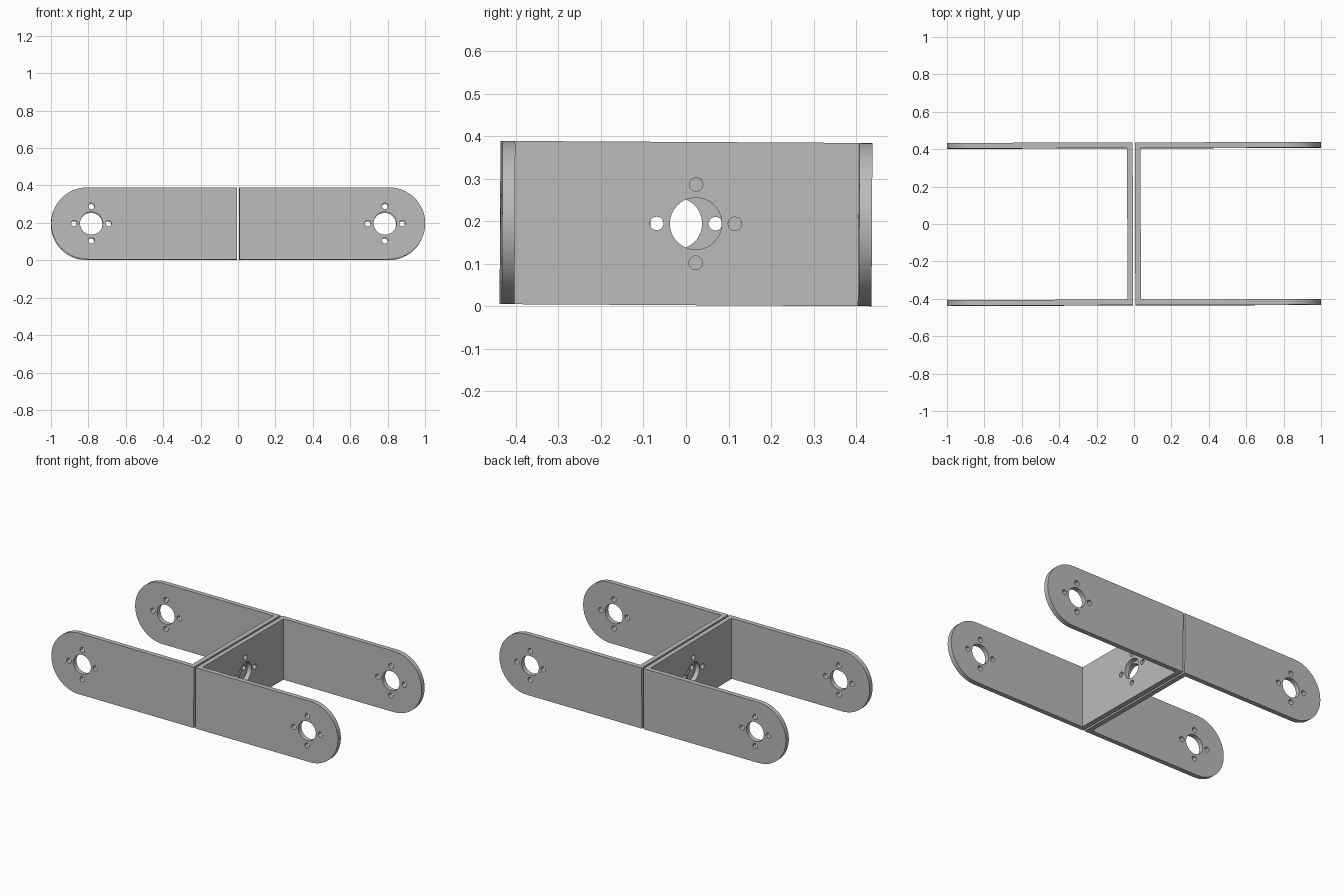
import bpy, bmesh
from math import sin, cos, pi, radians
from mathutils import Matrix, Vector

if "Cube" in bpy.data.objects:
    bpy.data.objects.remove(bpy.data.objects["Cube"])

GAP, END = 0.006, 1.0            # inner and outer x of one bracket
HALF_W, HALF_H = 0.435, 0.192    # half width (y) and half height (z)
THICK = 0.03
MID_Z = 0.195
BOLT_RING = 0.092

metal = bpy.data.materials.new("grey metal")
metal.use_nodes = True
grey = (0.5, 0.5, 0.5, 1)
metal.diffuse_color = grey
metal.node_tree.nodes["Principled BSDF"].inputs["Base Color"].default_value = grey


def make_object(name, bm):
    bmesh.ops.recalc_face_normals(bm, faces=bm.faces)
    mesh = bpy.data.meshes.new(name)
    bm.to_mesh(mesh)
    bm.free()
    mesh.materials.append(metal)
    obj = bpy.data.objects.new(name, mesh)
    bpy.context.collection.objects.link(obj)
    return obj


def add_hole_group(bm, centre, turn, depth):
    """One shaft hole with four bolt holes around it, along the turned z axis."""
    place = Matrix.Translation(centre) @ turn
    spots = [(0, 0, 0.061, 40)]
    spots += [(BOLT_RING * cos(i * pi / 2), BOLT_RING * sin(i * pi / 2), 0.016, 20)
              for i in range(4)]
    for u, v, radius, sides in spots:
        bmesh.ops.create_cone(bm, cap_ends=True, segments=sides, radius1=radius,
                              radius2=radius, depth=depth,
                              matrix=place @ Matrix.Translation((u, v, 0)))


# Solid block with the round-ended side outline
bm = bmesh.new()
outline = [(GAP, HALF_H), (GAP, -HALF_H)]
for i in range(33):
    a = -pi / 2 + pi * i / 32
    outline.append((END - HALF_H + HALF_H * cos(a), HALF_H * sin(a)))
face = bm.faces.new([bm.verts.new((x, -HALF_W, z)) for x, z in outline])
swept = bmesh.ops.extrude_face_region(bm, geom=[face])["geom"]
bmesh.ops.translate(bm, vec=Vector((0, 2 * HALF_W, 0)),
                    verts=[g for g in swept if isinstance(g, bmesh.types.BMVert)])
right_half = make_object("left_bracket", bm)

# Pocket between the arms
bm = bmesh.new()
bmesh.ops.create_cube(bm, size=1, matrix=Matrix.Translation((GAP + THICK + 1, 0, 0))
                      @ Matrix.Diagonal((2, 2 * (HALF_W - THICK), 1, 1)))
pocket = make_object("pocket_cutter", bm)

# Holes through both arms and the web
bm = bmesh.new()
add_hole_group(bm, (0.785, 0, 0), Matrix.Rotation(pi / 2, 4, 'X'), 1.2)
add_hole_group(bm, (0.02, 0.023, 0), Matrix.Rotation(pi / 2, 4, 'Y'), 0.2)
holes = make_object("hole_cutter", bm)

for cutter in (pocket, holes):
    cut = right_half.modifiers.new(cutter.name, 'BOOLEAN')
    cut.operation = 'DIFFERENCE'
    cut.solver = 'EXACT'
    cut.object = cutter
graph = bpy.context.evaluated_depsgraph_get()
finished = bpy.data.meshes.new_from_object(right_half.evaluated_get(graph))
right_half.modifiers.clear()
right_half.data = finished
for cutter in (pocket, holes):
    bpy.data.objects.remove(cutter)

# Second bracket, back to back with the first
left_half = right_half.copy()
left_half.data = finished.copy()
left_half.name = "right_bracket"
bpy.context.collection.objects.link(left_half)

# Place both with the slight tilt of the assembly
tilt = Matrix.Rotation(radians(-0.33), 4, 'X') @ Matrix.Rotation(radians(0.15), 4, 'Z')
for obj, turn in ((right_half, 0), (left_half, pi)):
    obj.matrix_world = (Matrix.Translation((0, 0, MID_Z)) @ tilt
                        @ Matrix.Rotation(turn, 4, 'Z'))
    bpy.ops.object.select_all(action='DESELECT')
    obj.select_set(True)
    bpy.context.view_layer.objects.active = obj
    bpy.ops.object.shade_smooth_by_angle(angle=radians(30))
